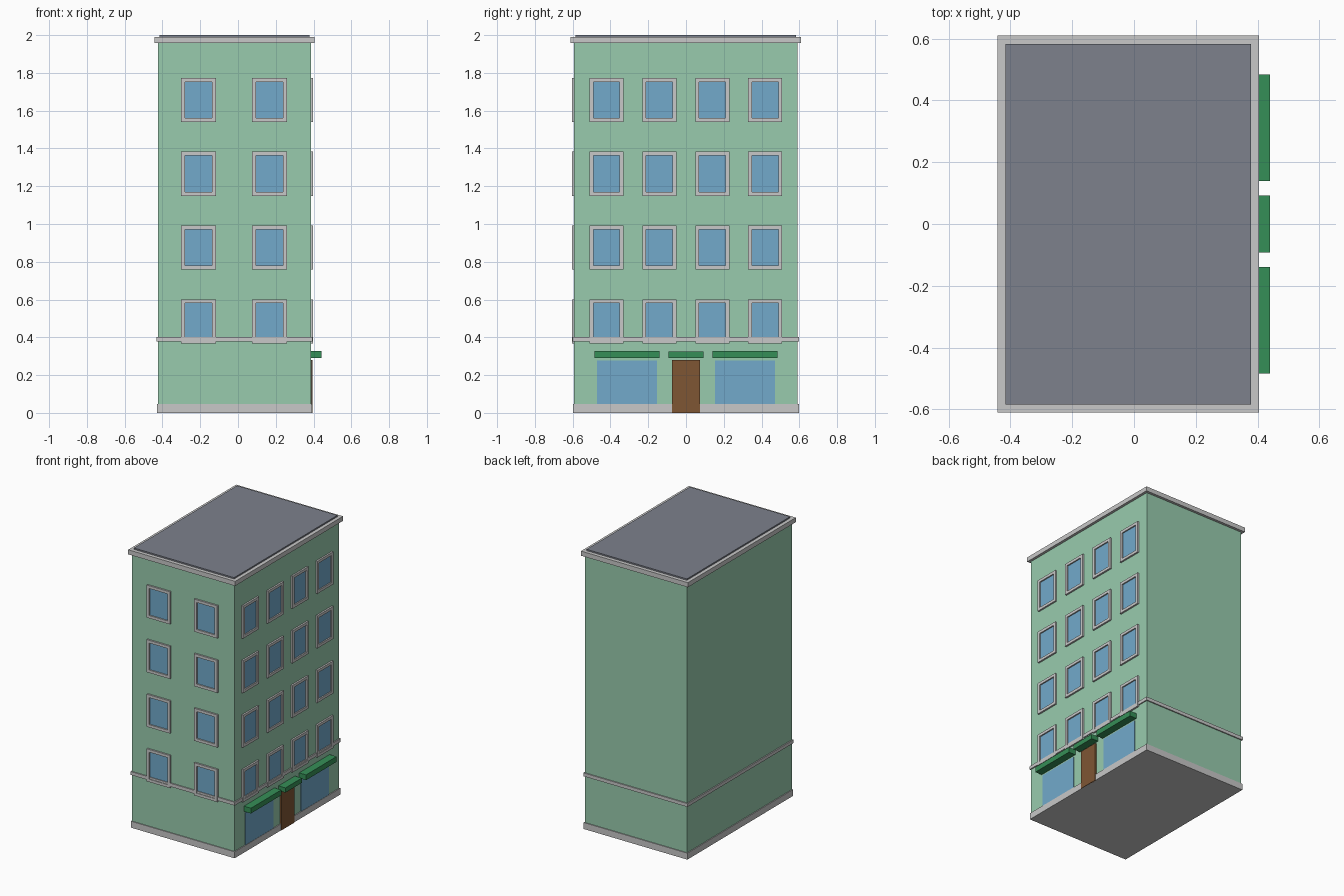
import bpy
import bmesh

if "Cube" in bpy.data.objects:
    bpy.data.objects.remove(bpy.data.objects["Cube"])


def mat(name, rgb):
    m = bpy.data.materials.new(name)
    m.diffuse_color = (*rgb, 1)
    m.use_nodes = True
    m.node_tree.nodes["Principled BSDF"].inputs["Base Color"].default_value = m.diffuse_color
    return m


WALL = mat("mint_wall", (0.314, 0.597, 0.423))
TRIM = mat("light_grey_trim", (0.578, 0.578, 0.578))
GLASS = mat("blue_glass", (0.168, 0.402, 0.597))
ROOF = mat("slate_roof", (0.205, 0.220, 0.263))
DOOR = mat("brown_door", (0.209, 0.093, 0.034))
AWNING = mat("green_awning", (0.036, 0.275, 0.095))

# Outer walls of the building
X0, X1, Y0, Y1 = -0.423, 0.386, -0.592, 0.591


def add_mesh(name, bm, material):
    bmesh.ops.recalc_face_normals(bm, faces=bm.faces)
    mesh = bpy.data.meshes.new(name)
    bm.to_mesh(mesh)
    bm.free()
    mesh.materials.append(material)
    obj = bpy.data.objects.new(name, mesh)
    bpy.context.collection.objects.link(obj)
    return obj


def box(name, x, y, z, material):
    """Box from (min, max) ranges on each axis."""
    bm = bmesh.new()
    bmesh.ops.create_cube(bm, size=1)
    for v in bm.verts:
        v.co = [r[0] if c < 0 else r[1] for c, r in zip(v.co, (x, y, z))]
    return add_mesh(name, bm, material)


def slab(name, out, z, material):
    """Box around the whole building, overhanging the walls by out."""
    return box(name, (X0 - out, X1 + out), (Y0 - out, Y1 + out), z, material)


def frame(name, place, u, z, border, depth, material):
    """Rectangular ring on a wall; place maps (along, outward, height) to space."""
    bm = bmesh.new()
    rings = []
    for inset in (0, border):
        a, b, c, d = u[0] + inset, u[1] - inset, z[0] + inset, z[1] - inset
        for out in (0, depth):
            rings.append([bm.verts.new(place(p, out, h))
                          for p, h in ((a, c), (b, c), (b, d), (a, d))])
    outer_back, outer_front, inner_back, inner_front = rings
    for r, s in ((outer_back, outer_front), (outer_front, inner_front),
                 (inner_front, inner_back), (inner_back, outer_back)):
        for i in range(4):
            j = (i + 1) % 4
            bm.faces.new((r[i], r[j], s[j], s[i]))
    return add_mesh(name, bm, material)


def window(name, place, centre, z, width, height):
    u = (centre - width / 2, centre + width / 2)
    h = (z - height / 2, z + height / 2)
    frame(name + "_frame", place, u, h, 0.02, 0.012, TRIM)
    a = place(u[0] + 0.02, 0, h[0] + 0.02)
    b = place(u[1] - 0.02, 0.003, h[1] - 0.02)
    box(name + "_glass", *[(min(p, q), max(p, q)) for p, q in zip(a, b)], GLASS)


def on_front(u, out, z):
    return (u, Y0 - out, z)


def on_right(u, out, z):
    return (X1 + out, u, z)


# Main block, plinth, string course, cornice and roof
slab("walls", 0, (0.001, 1.97), WALL)
slab("plinth", 0.006, (0, 0.046), TRIM)
slab("string_course", 0.008, (0.378, 0.402), TRIM)
slab("cornice", 0.0185, (1.957, 1.99), TRIM)
slab("roof", -0.0075, (1.98, 2.0), ROOF)

# Four storeys of windows on the front and right walls
for floor in range(4):
    z = 0.485 + 0.3905 * floor
    for i, x in enumerate((-0.2085, 0.1665)):
        window(f"front_window_{floor}_{i}", on_front, x, z, 0.184, 0.233)
    for i in range(4):
        window(f"right_window_{floor}_{i}", on_right, -0.421 + 0.28 * i, z, 0.18, 0.233)

# Shop windows and awnings either side of the door
for side, label in ((-1, "left"), (1, "right")):
    y = side * 0.312
    box(f"{label}_shop_window", (X1, X1 + 0.004), (y - 0.159, y + 0.159),
        (0.046, 0.278), GLASS)
    box(f"{label}_shop_awning", (X1, 0.441), (y - 0.172, y + 0.172),
        (0.29, 0.328), AWNING)

# Entrance
box("door", (X1, X1 + 0.009), (-0.074, 0.074), (0, 0.281), DOOR)
box("door_awning", (X1, 0.441), (-0.093, 0.093), (0.29, 0.324), AWNING)
